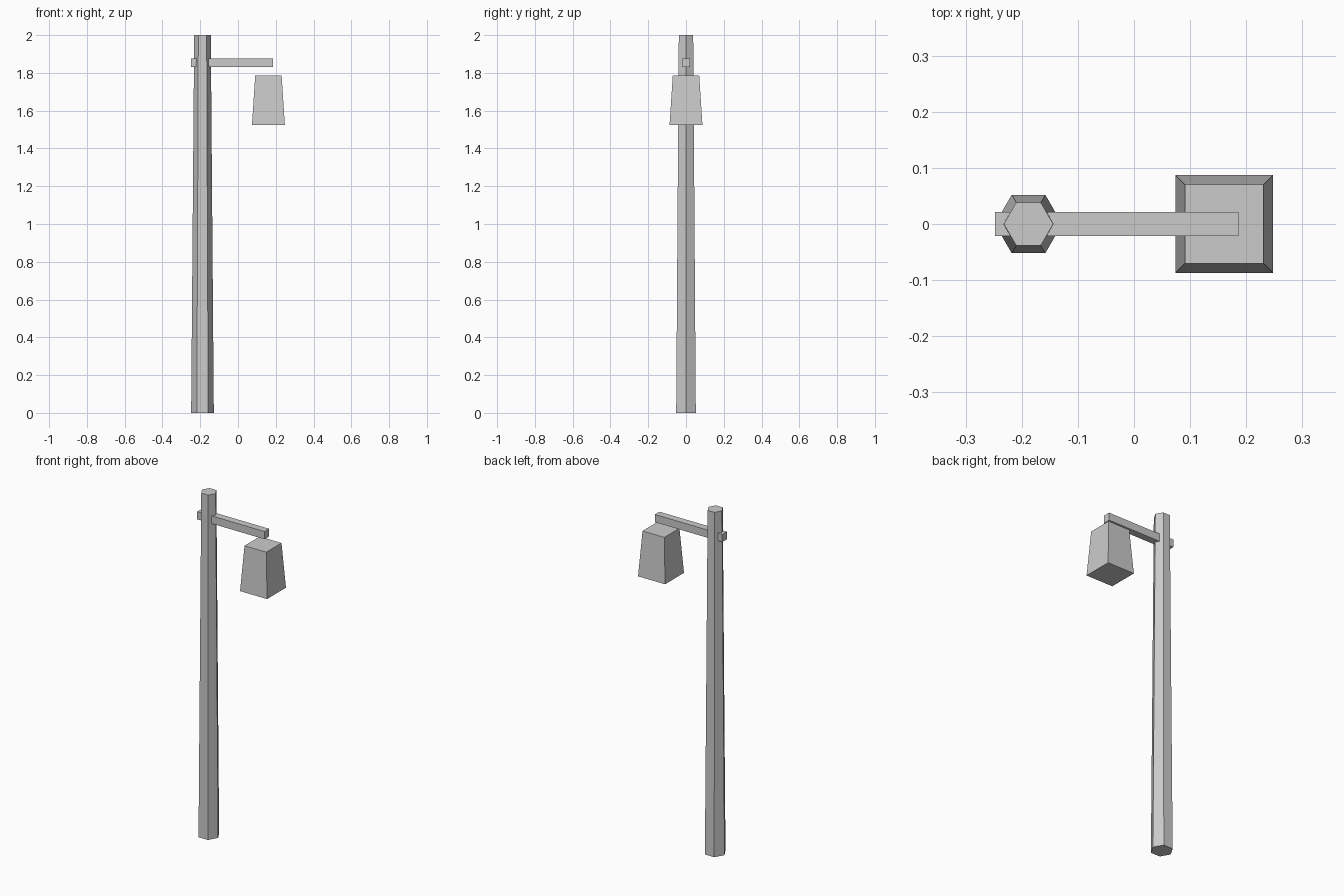
import bpy, bmesh
from math import cos, sin, pi, sqrt

if "Cube" in bpy.data.objects:
    bpy.data.objects.remove(bpy.data.objects["Cube"])


def frustum(name, sides, r_bottom, r_top, x, z0, z1, turn=0.0):
    """Closed tapered prism standing upright, centred on (x, 0)."""
    bm = bmesh.new()
    rings = []
    for r, z in ((r_bottom, z0), (r_top, z1)):
        rings.append([bm.verts.new((x + r * cos(turn + 2 * pi * i / sides),
                                    r * sin(turn + 2 * pi * i / sides), z))
                      for i in range(sides)])
    low, high = rings
    bm.faces.new(low[::-1])
    bm.faces.new(high)
    for i in range(sides):
        j = (i + 1) % sides
        bm.faces.new((low[i], low[j], high[j], high[i]))
    mesh = bpy.data.meshes.new(name)
    bm.to_mesh(mesh)
    bm.free()
    obj = bpy.data.objects.new(name, mesh)
    bpy.context.collection.objects.link(obj)
    return obj


# Tapered hexagonal post
frustum("post", 6, 0.06, 0.044, -0.188, 0.0, 2.0)

# Square crossbar running through the post
bpy.ops.mesh.primitive_cube_add(size=1, location=(-0.031, 0, 1.853))
arm = bpy.context.object
arm.name = "arm"
arm.scale = (0.434, 0.042, 0.045)
bpy.ops.object.transform_apply(location=False, rotation=False, scale=True)

# Lantern hanging just below the arm, wider at the bottom
frustum("lantern", 4, 0.087 * sqrt(2), 0.07 * sqrt(2), 0.161, 1.524, 1.786, pi / 4)
